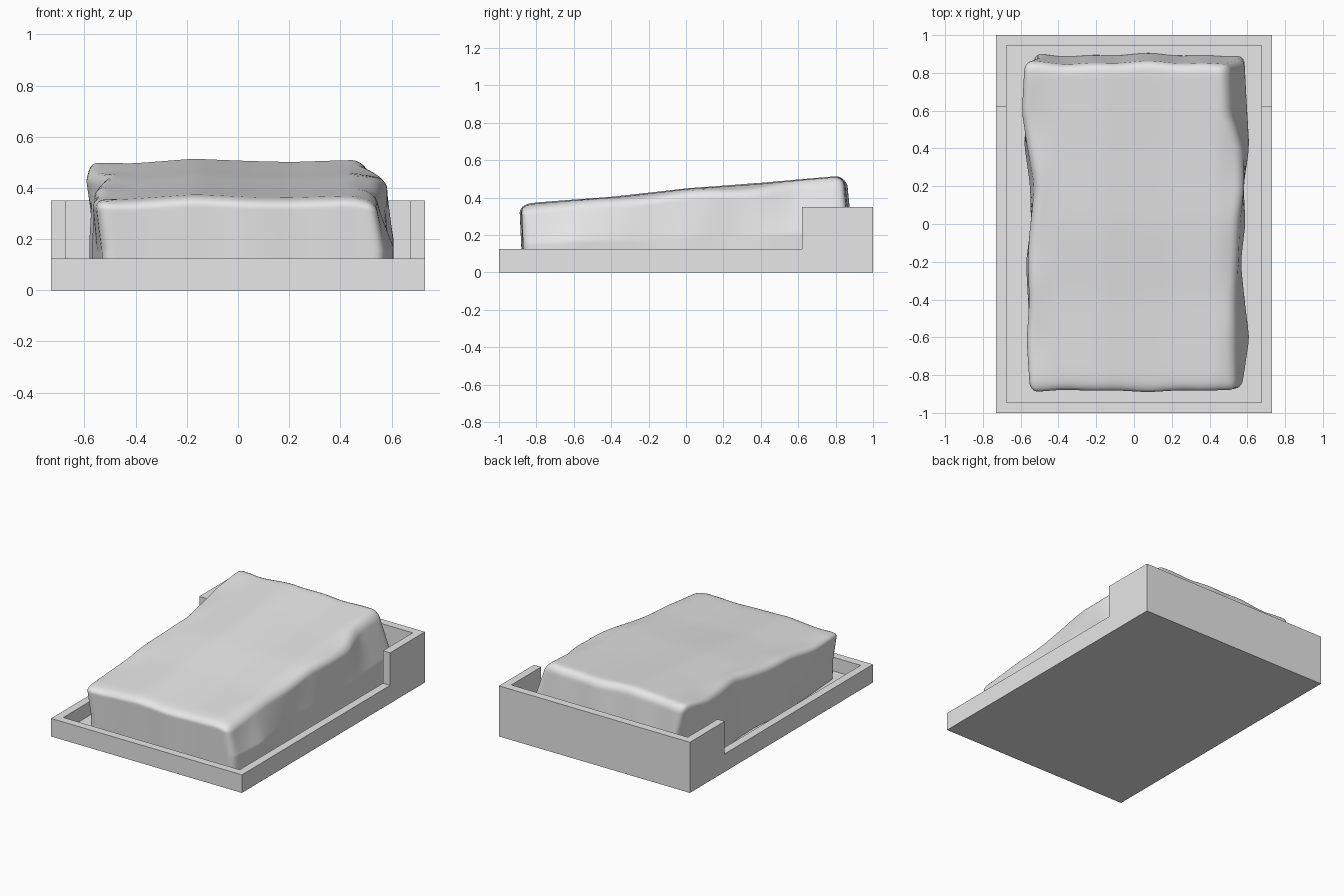
import bpy, bmesh, math
from mathutils import Vector

if "Cube" in bpy.data.objects:
    bpy.data.objects.remove(bpy.data.objects["Cube"])


def material(name, rgb):
    m = bpy.data.materials.new(name)
    m.diffuse_color = (*rgb, 1)
    m.use_nodes = True
    m.node_tree.nodes["Principled BSDF"].inputs["Base Color"].default_value = m.diffuse_color
    return m


grey = material("plain grey", (0.8, 0.8, 0.8))


def finish(bm, name):
    bmesh.ops.recalc_face_normals(bm, faces=bm.faces)
    me = bpy.data.meshes.new(name)
    bm.to_mesh(me)
    bm.free()
    me.materials.append(grey)
    ob = bpy.data.objects.new(name, me)
    bpy.context.collection.objects.link(ob)
    return ob


# Tray: floor outline plus low rim in front and high rim at the back
X, Y, XI, YI, STEP = 0.73, 1.0, 0.675, 0.945, 0.62
LOW, HIGH, FLOOR = 0.125, 0.35, 0.03


def prism(name, pts, z0, z1):
    bm = bmesh.new()
    f = bm.faces.new([bm.verts.new((x, y, z0)) for x, y in pts])
    g = bmesh.ops.extrude_face_region(bm, geom=[f])
    bmesh.ops.translate(bm, vec=(0, 0, z1 - z0),
                        verts=[v for v in g["geom"] if isinstance(v, bmesh.types.BMVert)])
    return finish(bm, name)


prism("tray_floor", [(-XI, -YI), (XI, -YI), (XI, YI), (-XI, YI)], 0, FLOOR)
prism("tray_low_rim", [(-X, STEP), (-X, -Y), (X, -Y), (X, STEP),
                       (XI, STEP), (XI, -YI), (-XI, -YI), (-XI, STEP)], 0, LOW)
prism("tray_high_rim", [(-X, STEP), (-XI, STEP), (-XI, YI), (XI, YI),
                        (XI, STEP), (X, STEP), (X, Y), (-X, Y)], 0, HIGH)


# Slab: rounded box whose sides and top follow measured wavy profiles
def interp(table, s):
    if s <= table[0][0]:
        return table[0][1]
    for (a, p), (b, q) in zip(table, table[1:]):
        if s <= b:
            return p + (q - p) * (s - a) / (b - a)
    return table[-1][1]


left_top = [(-.87, -.555), (-.6, -.572), (-.4, -.553), (-.2, -.56), (-.05, -.555),
            (.2, -.522), (.4, -.56), (.6, -.60), (.84, -.59)]
left_low = [(-.87, -.53), (-.6, -.55), (-.2, -.572), (0, -.545), (.2, -.55),
            (.42, -.582), (.6, -.56), (.84, -.53)]
right_top = [(-.87, .54), (-.6, .53), (-.4, .535), (-.2, .55), (0, .555),
             (.2, .585), (.4, .575), (.6, .505), (.84, .50)]
right_low = [(-.87, .57), (-.6, .61), (-.4, .585), (-.2, .565), (0, .59),
             (.2, .58), (.4, .61), (.65, .595), (.84, .585)]
top_z = [(-.87, .36), (-.8, .37), (-.4, .40), (0, .445), (.4, .475), (.8, .51), (.87, .512)]
top_dx = [(-.57, -.02), (-.4, -.012), (-.17, .005), (.05, -.005), (.2, -.008), (.45, 0), (.57, -.02)]

HX, HY, R = 0.57, 0.87, 0.045
bm = bmesh.new()
bmesh.ops.create_cube(bm, size=2)
bmesh.ops.subdivide_edges(bm, edges=bm.edges[:], cuts=44, use_grid_fill=True)
for v in bm.verts:
    # denser rows near the edges, then rounding
    c = [math.sin(k * math.pi / 2) * 0.6 + k * 0.4 for k in v.co]
    p = Vector((c[0] * HX, c[1] * HY, (c[2] + 1) * 0.21))
    core = Vector((max(-HX + R, min(HX - R, p.x)), max(-HY + R, min(HY - R, p.y)),
                   min(0.42 - R, p.z)))
    d = p - core
    if d.length > 1e-6:
        p = core + d.normalized() * min(d.length, R)
    t = p.z / 0.42
    low = min(1, (1 - t) / 0.6)
    y = p.y
    xl = interp(left_top, y) * (1 - low) + interp(left_low, y) * low
    xr = interp(right_top, y) * (1 - low) + interp(right_low, y) * low
    x = xl + (xr - xl) * (p.x / HX + 1) / 2
    wob = 0.006 * math.sin(9 * x + 1) + 0.004 * math.sin(21 * x)
    if y > 0:
        y *= (0.85 + 0.045 * (1 - t) + wob) / HY
    else:
        y *= (0.885 - 0.015 * (1 - t) + wob * 0.6) / HY
    side = max(0, (abs(x) - 0.42) / 0.15)
    top = interp(top_z, y) + interp(top_dx, x) + 0.008 * side * math.sin(11 * y + 2 * x)
    v.co = (x, y, FLOOR + (top - FLOOR) * t)
bmesh.ops.smooth_vert(bm, verts=bm.verts[:], factor=0.4, use_axis_x=True,
                      use_axis_y=True, use_axis_z=True)
slab = finish(bm, "rough_slab")
for f in slab.data.polygons:
    f.use_smooth = True
